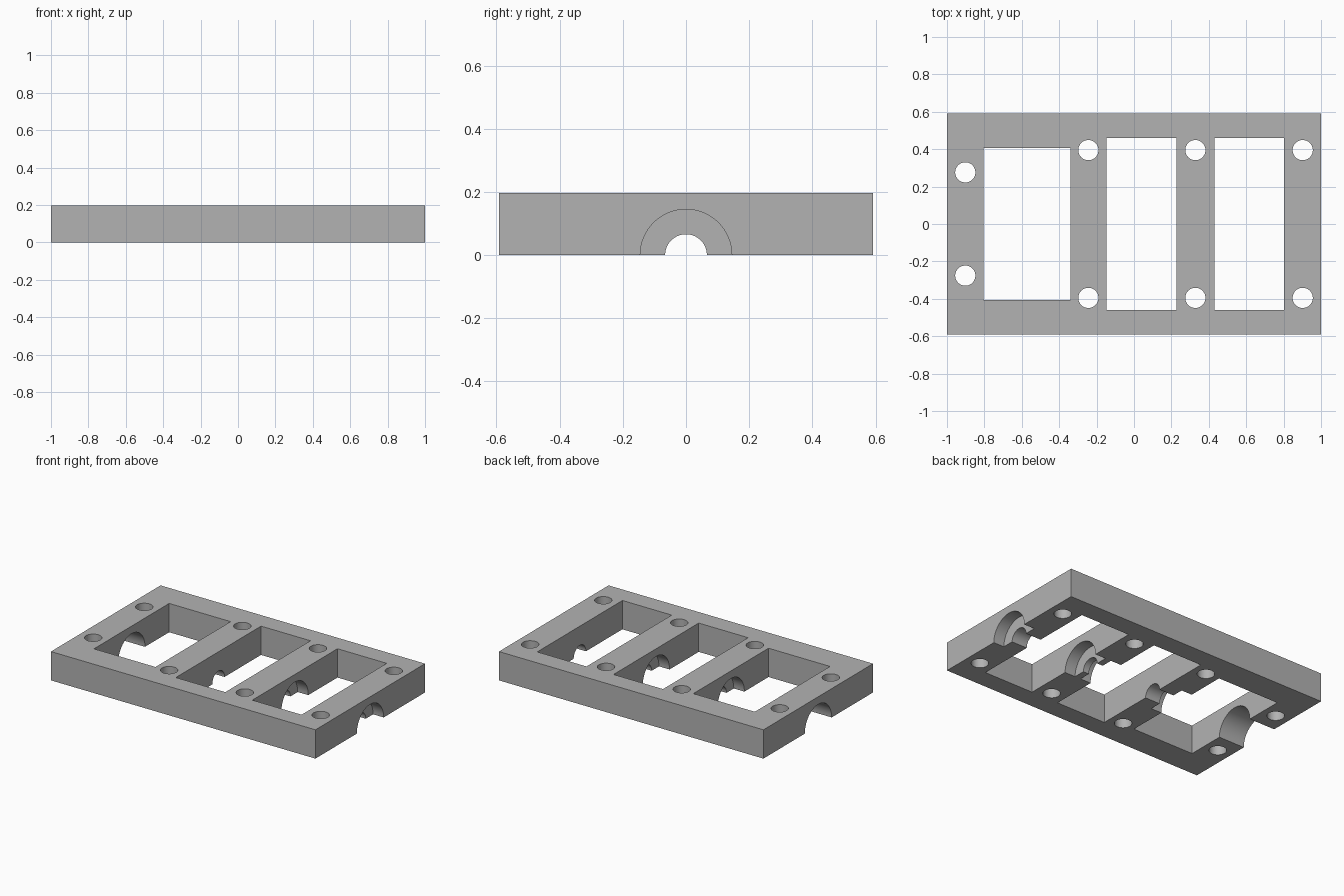
import bpy
import math

if "Cube" in bpy.data.objects:
    bpy.data.objects.remove(bpy.data.objects["Cube"], do_unlink=True)

HALF_DEPTH, HEIGHT = 0.592, 0.197
BOLT_R, SHAFT_R, BEARING_R = 0.054, 0.066, 0.145
SEAT = 0.08      # depth of a bearing seat
OVER = 0.02      # cutter overshoot

grey = bpy.data.materials.new("plain grey")
grey.use_nodes = True
colour = (0.45, 0.45, 0.45, 1)
grey.diffuse_color = colour
grey.node_tree.nodes["Principled BSDF"].inputs["Base Color"].default_value = colour


def block(name, x0, x1, half_y, z0, z1):
    bpy.ops.mesh.primitive_cube_add(size=1, location=((x0 + x1) / 2, 0, (z0 + z1) / 2))
    ob = bpy.context.object
    ob.name = name
    ob.scale = (x1 - x0, 2 * half_y, z1 - z0)
    bpy.ops.object.transform_apply(location=True, rotation=True, scale=True)
    return ob


def cut(target, cutter):
    mod = target.modifiers.new("cut", 'BOOLEAN')
    mod.operation = 'DIFFERENCE'
    mod.solver = 'EXACT'
    mod.object = cutter
    bpy.ops.object.select_all(action='DESELECT')
    bpy.context.view_layer.objects.active = target
    target.select_set(True)
    bpy.ops.object.modifier_apply(modifier=mod.name)
    bpy.data.objects.remove(cutter, do_unlink=True)


def bore(target, radius, x0, x1):
    """Half-round channel along x, centred on the underside."""
    bpy.ops.mesh.primitive_cylinder_add(
        vertices=64, radius=radius, depth=x1 - x0,
        location=((x0 + x1) / 2, 0, 0), rotation=(0, math.pi / 2, 0))
    cut(target, bpy.context.object)


def bolt_hole(target, x, y):
    bpy.ops.mesh.primitive_cylinder_add(
        vertices=48, radius=BOLT_R, depth=HEIGHT + 2 * OVER,
        location=(x, y, HEIGHT / 2))
    cut(target, bpy.context.object)


# Solid plate
frame = block("bearing_frame", -1, 1, HALF_DEPTH, 0, HEIGHT)

# Three rectangular windows
windows = [(-0.805, -0.34, 0.406), (-0.148, 0.226, 0.46), (0.43, 0.803, 0.46)]
for x0, x1, half_y in windows:
    cut(frame, block("window_cutter", x0, x1, half_y, -OVER, HEIGHT + OVER))

# Shaft channel through the three inner and left walls
bore(frame, SHAFT_R, -0.5, 1 + OVER)

# Bearing seats: through the right wall, then stepped into the others
seats = [
    (-1 - OVER, -0.805 + OVER),
    (-0.34 - OVER, -0.34 + SEAT),
    (0.226 - OVER, 0.226 + SEAT),
    (0.43 - SEAT, 0.43 + OVER),
    (1 - SEAT, 1 + OVER),
]
for x0, x1 in seats:
    bore(frame, BEARING_R, x0, x1)

# Bolt holes in mirrored pairs
for x, y in [(-0.902, 0.276), (-0.244, 0.395), (0.328, 0.395), (0.902, 0.395)]:
    for side in (1, -1):
        bolt_hole(frame, x, side * y)

# Finish
frame.data.materials.clear()
frame.data.materials.append(grey)
for face in frame.data.polygons:
    face.material_index = 0
bpy.ops.object.select_all(action='DESELECT')
frame.select_set(True)
bpy.context.view_layer.objects.active = frame
bpy.ops.object.shade_smooth_by_angle(angle=math.radians(30))
